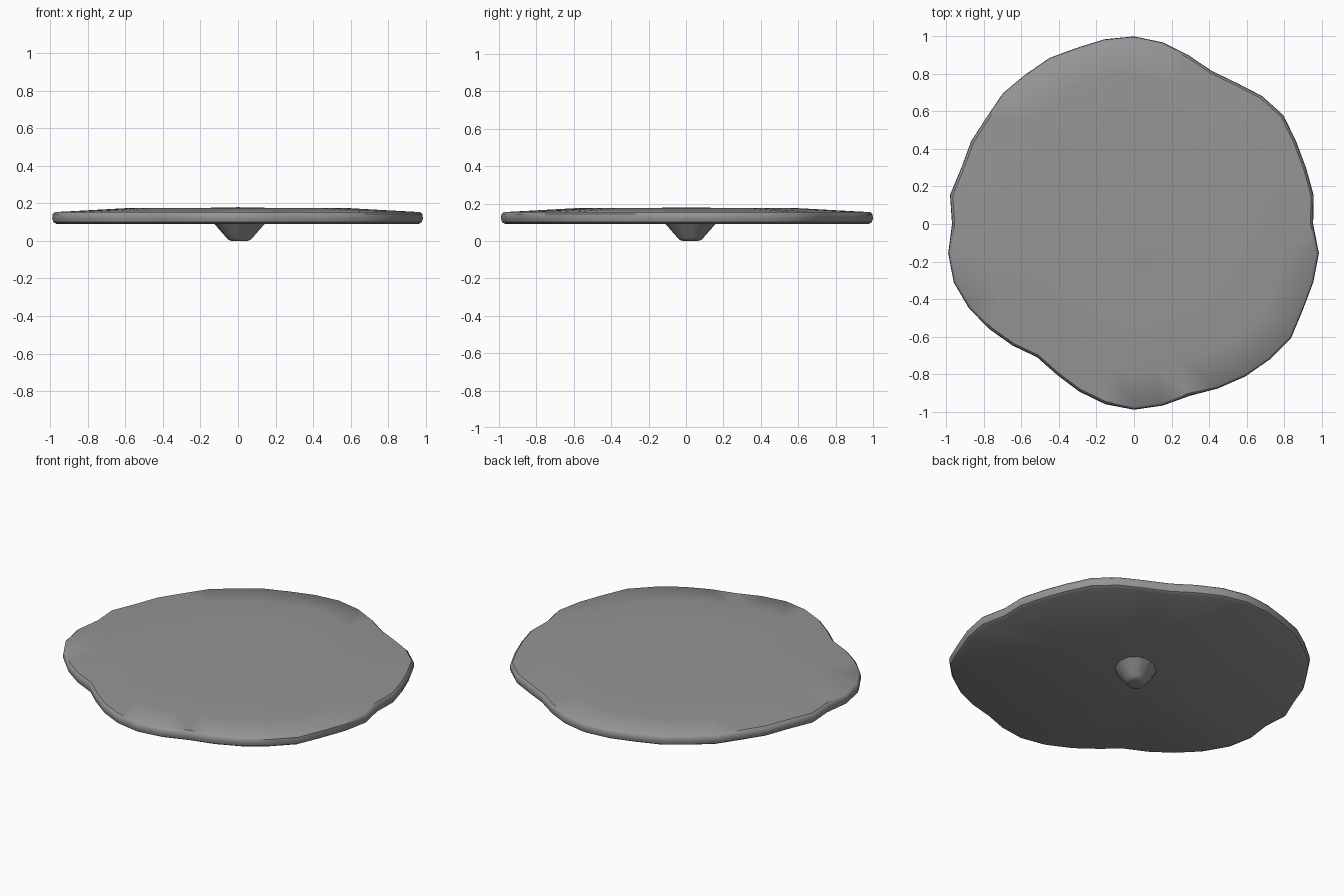
import bpy, bmesh
from math import sin, cos, pi, radians
from mathutils import Matrix

cube = bpy.data.objects.get("Cube")
if cube:
    bpy.data.objects.remove(cube)

stone = bpy.data.materials.new("stone grey")
stone.use_nodes = True
GREY = (0.3, 0.3, 0.3, 1)
stone.diffuse_color = GREY
stone.node_tree.nodes["Principled BSDF"].inputs["Base Color"].default_value = GREY


def lathe(name, radii, profile, angle):
    """Stack scaled copies of an outline, closing both ends at the axis."""
    bm = bmesh.new()
    n = len(radii)
    rings = []
    for scale, z in profile:
        if scale == 0:
            rings.append([bm.verts.new((0, 0, z))] * n)
        else:
            rings.append([bm.verts.new((r * scale * sin(2 * pi * i / n),
                                        r * scale * cos(2 * pi * i / n), z))
                          for i, r in enumerate(radii)])
    for low, high in zip(rings, rings[1:]):
        for i in range(n):
            j = (i + 1) % n
            corners = dict.fromkeys((low[i], low[j], high[j], high[i]))
            bm.faces.new(list(corners))
    bmesh.ops.recalc_face_normals(bm, faces=bm.faces)
    mesh = bpy.data.meshes.new(name)
    bm.to_mesh(mesh)
    bm.free()
    mesh.materials.append(stone)
    ob = bpy.data.objects.new(name, mesh)
    bpy.context.collection.objects.link(ob)
    bpy.ops.object.select_all(action='DESELECT')
    ob.select_set(True)
    bpy.context.view_layer.objects.active = ob
    bpy.ops.object.shade_smooth_by_angle(angle=radians(angle))
    return ob


# Irregular slab: outline radii run clockwise from the back
outline = [1.0, .98, .945, .915, .93, .965, .985, .97, .965, .97,
           .955, .998, 1.005, 1.01, 1.035, 1.022, 1.006, .984, .963, .98,
           .99, .973, .94, .903, .878, .916, .953, .988, 1.01, 1.003,
           .97, .993, .968, .974, .97, .987, .985, .993, .987, .997]
lathe("slab", outline,
      [(0, .09), (.975, .09), (.993, .1), (1, .12), (.997, .143), (.985, .154),
       (.8, .164), (.6, .175), (.53, .174), (.2, .176), (0, .18)], 40)

# Tapered foot, stretched along one diagonal
foot = lathe("foot", [1] * 12,
             [(0, 0), (.04, 0), (.058, .005), (.07, .018), (.135, .092), (0, .092)], 40)
turn = Matrix.Rotation(pi / 4, 4, 'Z')
stretch = Matrix.Diagonal((1.14, .86, 1, 1))
foot.data.transform(Matrix.Translation((.008, .024, 0)) @ turn @ stretch @ turn.inverted())
